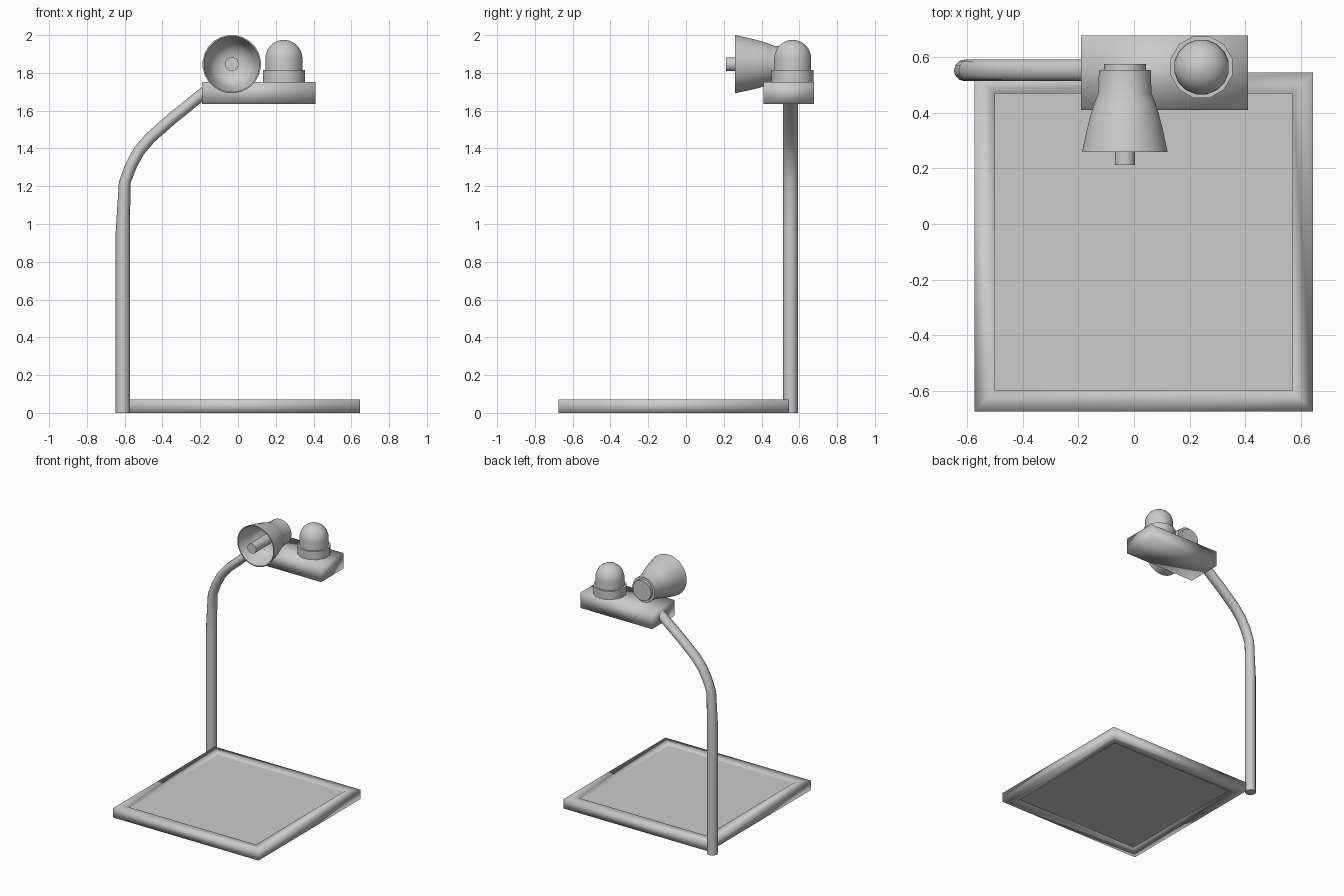
import bpy, bmesh, math
from mathutils import Matrix, Vector

cube = bpy.data.objects.get("Cube")
if cube:
    bpy.data.objects.remove(cube, do_unlink=True)

grey = bpy.data.materials.new("light_grey")
grey.use_nodes = True
grey.diffuse_color = (0.6, 0.6, 0.6, 1)
grey.node_tree.nodes["Principled BSDF"].inputs["Base Color"].default_value = (0.6, 0.6, 0.6, 1)


def finish(name, bm, smooth=None):
    """smooth: None = flat, otherwise the sharp-edge angle in degrees"""
    bmesh.ops.recalc_face_normals(bm, faces=bm.faces)
    mesh = bpy.data.meshes.new(name)
    bm.to_mesh(mesh)
    bm.free()
    mesh.materials.append(grey)
    obj = bpy.data.objects.new(name, mesh)
    bpy.context.collection.objects.link(obj)
    if smooth is not None:
        bpy.ops.object.select_all(action="DESELECT")
        obj.select_set(True)
        bpy.context.view_layer.objects.active = obj
        bpy.ops.object.shade_smooth_by_angle(angle=math.radians(smooth))
    return obj


def box(name, low, high, smooth=None):
    bm = bmesh.new()
    low, high = Vector(low), Vector(high)
    size = high - low
    bmesh.ops.create_cube(bm, size=1, matrix=Matrix.Translation((low + high) / 2) @ Matrix.Diagonal((*size, 1)))
    return finish(name, bm, smooth)


def loft(rings, closed=False):
    """Skin rings of points; cap the ends unless the loop closes."""
    bm = bmesh.new()
    loops = [[bm.verts.new(p) for p in ring] for ring in rings]
    count = len(loops[0])
    pairs = list(zip(loops, loops[1:]))
    if closed:
        pairs.append((loops[-1], loops[0]))
    for a, b in pairs:
        for i in range(count):
            j = (i + 1) % count
            bm.faces.new((a[i], a[j], b[j], b[i]))
    if not closed:
        bm.faces.new(loops[0])
        bm.faces.new(loops[-1])
    return bm


def lathe(name, profile, centre, axis, sides, smooth=40):
    """Turn (radius, distance) pairs around the z or y axis."""
    rings = []
    for r, d in profile:
        ring = []
        for i in range(sides):
            a = math.tau * (i + 0.5) / sides
            u, v = r * math.cos(a), r * math.sin(a)
            offset = Vector((u, v, d)) if axis == "z" else Vector((u, d, v))
            ring.append(Vector(centre) + offset)
        rings.append(ring)
    return finish(name, loft(rings), smooth)


# Square base: raised frame around a slightly sunken panel
def square(half, z):
    cx, cy = 0.035, -0.065
    return [(cx + sx * half, cy + sy * half, z) for sx, sy in ((-1, -1), (1, -1), (1, 1), (-1, 1))]


outer, inner, top = 0.61, 0.535, 0.072
frame = loft([square(outer, 0), square(outer, top), square(inner, top), square(inner, 0)], closed=True)
finish("base_frame", frame, 180)
box("base_panel", (-0.505, -0.605, 0.02), (0.575, 0.475, 0.06))

# Bent post: x, z and in-plane half width along the path
path = [(-0.61, 0, 0.038), (-0.61, 0.95, 0.038), (-0.6, 1.22, 0.031), (-0.566, 1.31, 0.031),
        (-0.525, 1.385, 0.031), (-0.466, 1.455, 0.031), (-0.347, 1.56, 0.031), (-0.16, 1.71, 0.031)]
rings = []
for i, (x, z, w) in enumerate(path):
    before, after = path[max(i - 1, 0)], path[min(i + 1, len(path) - 1)]
    t = Vector((after[0] - before[0], 0, after[1] - before[1])).normalized()
    side = Vector((t.z, 0, -t.x))
    rings.append([Vector((x, 0.553, z)) + side * w * math.cos(a) + Vector((0, 0.039 * math.sin(a), 0))
                  for a in (math.tau * k / 12 for k in range(12))])
finish("bent_post", loft(rings), 50)

# Head block carrying the lamp and horn
box("head_block", (-0.19, 0.41, 1.635), (0.41, 0.678, 1.753), 180)

# Beacon lamp: collar and dome
lathe("beacon_collar", [(0.115, 1.745), (0.115, 1.815)], (0.243, 0.565, 0), "z", 12)
dome = [(0.1, 1.8)]
for k in range(8):
    a = math.radians(k * 12.5)
    dome.append((0.1 * math.cos(a), 1.875 + 0.1 * math.sin(a)))
lathe("beacon_dome", dome, (0.243, 0.565, 0), "z", 16)

# Horn: flared bell with hollow mouth, rear cap and centre pin
horn = (-0.033, 0, 1.846)
bell = [(0.002, 0.44), (0.06, 0.435), (0.1, 0.41), (0.122, 0.37), (0.148, 0.26),
        (0.155, 0.26), (0.138, 0.34), (0.124, 0.395), (0.11, 0.438), (0.097, 0.47), (0.094, 0.555)]
lathe("horn_bell", bell, horn, "y", 24)
lathe("horn_rear_cap", [(0.077, 0.54), (0.076, 0.576)], horn, "y", 24)
lathe("horn_pin", [(0.037, 0.212), (0.037, 0.45)], horn, "y", 16)
